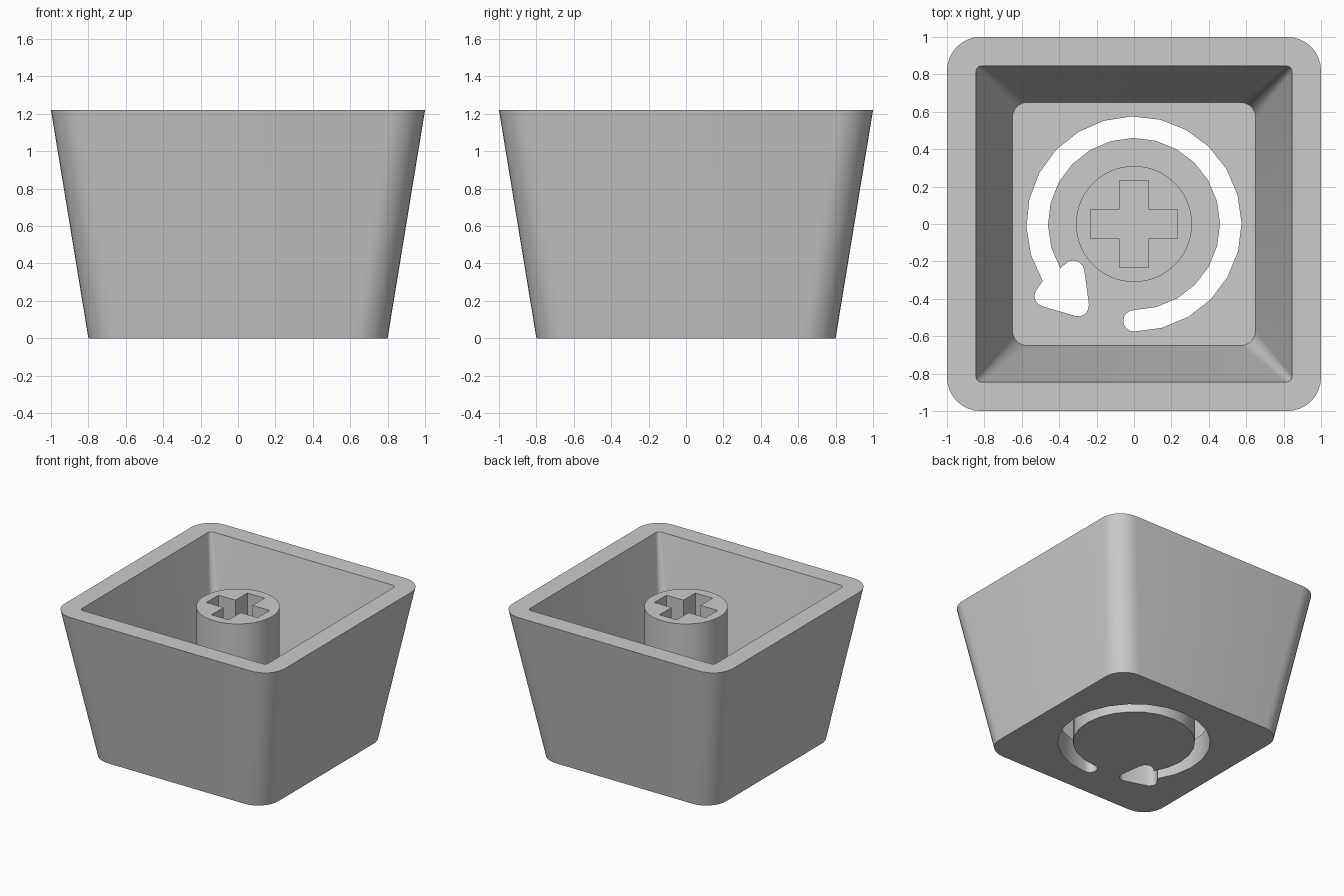
import bpy, bmesh
from math import sin, cos, pi, radians

if "Cube" in bpy.data.objects:
    bpy.data.objects.remove(bpy.data.objects["Cube"], do_unlink=True)

HEIGHT, FLOOR, POST_TOP = 1.22, 0.22, 1.15

grey = bpy.data.materials.new("plain grey")
grey.use_nodes = True
grey.diffuse_color = (0.6, 0.6, 0.6, 1)
grey.node_tree.nodes["Principled BSDF"].inputs["Base Color"].default_value = (0.6, 0.6, 0.6, 1)


def arc(cx, cy, r, start, end, steps):
    """Points along an arc, angles in degrees."""
    angles = [radians(start + (end - start) * i / steps) for i in range(steps + 1)]
    return [(cx + r * cos(a), cy + r * sin(a)) for a in angles]


def rounded_square(half, r, steps=8):
    c = half - r
    pts = []
    for i, (sx, sy) in enumerate([(1, 1), (-1, 1), (-1, -1), (1, -1)]):
        pts += arc(sx * c, sy * c, r, 90 * i, 90 * i + 90, steps)
    return pts


def loft(name, sections):
    """Closed solid through (outline, z) sections of equal point count."""
    bm = bmesh.new()
    loops = [[bm.verts.new((x, y, z)) for x, y in pts] for pts, z in sections]
    for a, b in zip(loops, loops[1:]):
        for i in range(len(a)):
            j = (i + 1) % len(a)
            bm.faces.new((a[i], a[j], b[j], b[i]))
    bm.faces.new(loops[0][::-1])
    bm.faces.new(loops[-1])
    bmesh.ops.recalc_face_normals(bm, faces=bm.faces)
    mesh = bpy.data.meshes.new(name)
    bm.to_mesh(mesh)
    bm.free()
    mesh.materials.append(grey)
    obj = bpy.data.objects.new(name, mesh)
    bpy.context.collection.objects.link(obj)
    return obj


def activate(obj):
    bpy.ops.object.select_all(action='DESELECT')
    obj.select_set(True)
    bpy.context.view_layer.objects.active = obj


def cut(obj, cutter):
    cutter.hide_render = True
    mod = obj.modifiers.new("cut", 'BOOLEAN')
    mod.operation = 'DIFFERENCE'
    mod.solver = 'EXACT'
    mod.object = cutter
    activate(obj)
    bpy.ops.object.modifier_apply(modifier=mod.name)
    bpy.data.objects.remove(cutter, do_unlink=True)


# Hollow tapered shell, open at the top
shell = loft("shell", [
    (rounded_square(0.80, 0.18), 0),
    (rounded_square(1.00, 0.18), HEIGHT),
    (rounded_square(0.845, 0.03), HEIGHT),
    (rounded_square(0.65, 0.08), FLOOR),
])

# Curved arrow slot through the floor: ring, rounded arrowhead, rounded tail
slot = arc(0, 0, 0.575, -90, 212, 20)
slot += arc(-0.475, -0.385, 0.057, 140, 255, 5)
slot += arc(-0.298, -0.437, 0.057, 255, 367, 5)
slot += arc(-0.325, -0.255, 0.06, 7, 140, 5)
slot += arc(0, 0, 0.46, 211, -90, 20)
slot += arc(0, -0.5175, 0.0575, 90, 270, 8)[1:-1]
cut(shell, loft("slot_cutter", [(slot, -0.1), (slot, FLOOR + 0.1)]))

# Central post with a cross-shaped socket
circle = arc(0, 0, 0.31, 0, 360, 64)[:-1]
post = loft("post", [(circle, FLOOR - 0.01), (circle, POST_TOP)])
L, W = 0.233, 0.078
quarter = [(L, -W), (L, W), (W, W)]
cross = []
for k in range(4):
    c, s = round(cos(k * pi / 2)), round(sin(k * pi / 2))
    cross += [(c * x - s * y, s * x + c * y) for x, y in quarter]
cut(post, loft("socket_cutter", [(cross, POST_TOP - 0.45), (cross, POST_TOP + 0.1)]))

# Smooth corners, crisp edges
for obj in (shell, post):
    activate(obj)
    bpy.ops.object.shade_smooth_by_angle(angle=radians(30))
